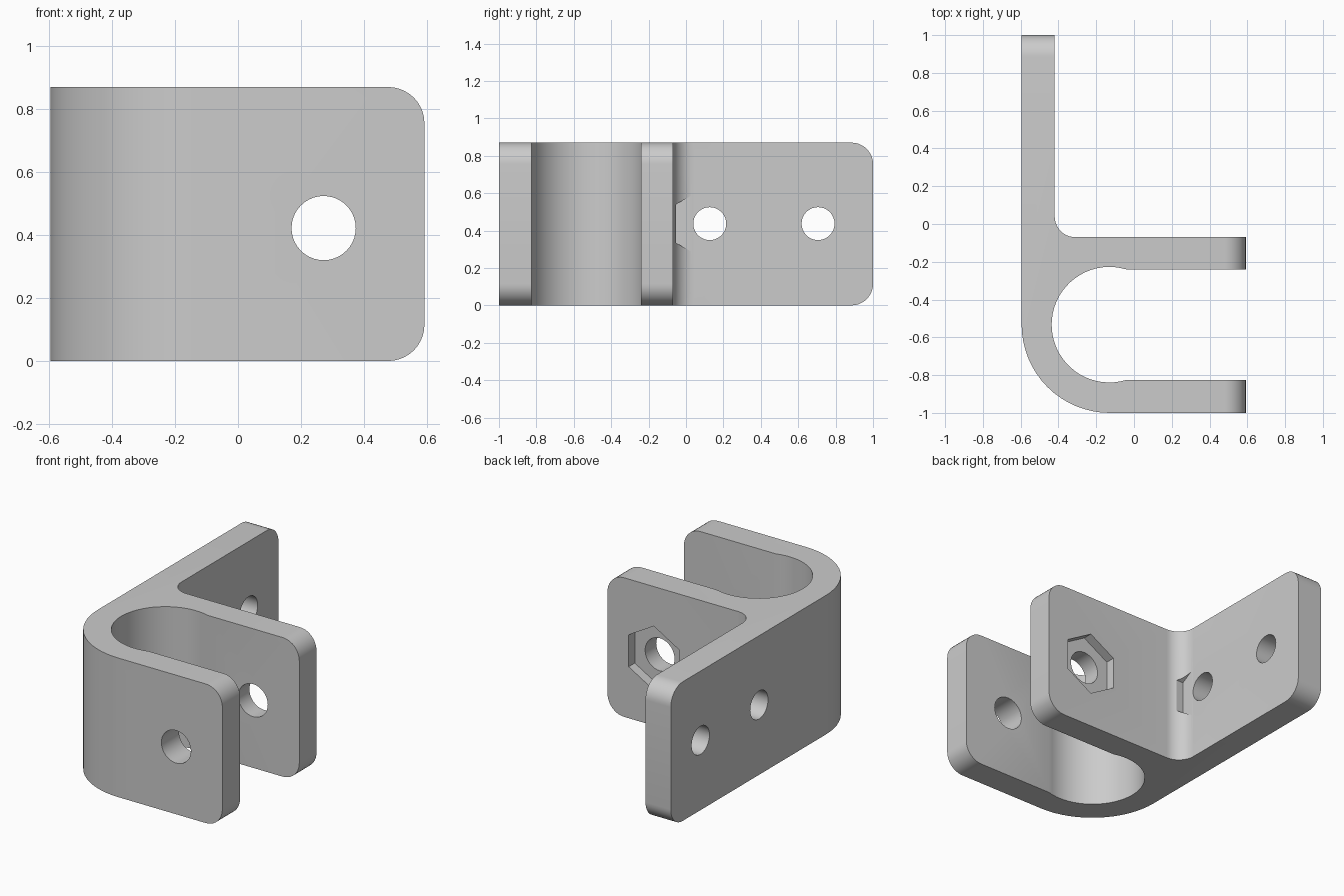
import bpy, bmesh
from math import sin, cos, pi, radians, sqrt
from mathutils import Vector

if "Cube" in bpy.data.objects:
    bpy.data.objects.remove(bpy.data.objects["Cube"], do_unlink=True)

HEIGHT = 0.87
LEFT, RIGHT = -0.595, 0.592       # plate outer face, arm tips
WALL = -0.42                      # plate inner face
ARM_BACK, SLOT_BACK, SLOT_FRONT = -0.07, -0.24, -0.826
CX, CY = -0.13, -0.533            # clamp bore centre
BORE, FILLET, CORNER = 0.306, 0.11, 0.115


def arc(cx, cy, r, start, end, steps):
    return [(cx + r * cos(start + (end - start) * i / steps),
             cy + r * sin(start + (end - start) * i / steps)) for i in range(steps + 1)]


def prism(name, points, direction):
    """Closed prism from a loop of points pushed along a direction."""
    bm = bmesh.new()
    face = bm.faces.new([bm.verts.new(p) for p in points])
    moved = bmesh.ops.extrude_face_region(bm, geom=[face])["geom"]
    bmesh.ops.translate(bm, vec=direction, verts=[g for g in moved if isinstance(g, bmesh.types.BMVert)])
    bmesh.ops.recalc_face_normals(bm, faces=bm.faces)
    mesh = bpy.data.meshes.new(name)
    bm.to_mesh(mesh)
    bm.free()
    obj = bpy.data.objects.new(name, mesh)
    bpy.context.collection.objects.link(obj)
    return obj


def cut(target, centre, axis, length, radius, sides):
    """Cut a round or hexagonal hole running along a horizontal axis."""
    axis, up = Vector(axis), Vector((0, 0, 1))
    side = axis.cross(up)
    turns = [pi / 2 + 2 * pi * i / sides for i in range(sides)]
    ring = [Vector(centre) + radius * (cos(a) * side + sin(a) * up) for a in turns]
    cutter = prism("hole_cutter", ring, axis * length)
    cutter.hide_render = True
    mod = target.modifiers.new("hole", "BOOLEAN")
    mod.operation, mod.solver, mod.object = "DIFFERENCE", "EXACT", cutter
    bpy.context.view_layer.objects.active = target
    bpy.ops.object.modifier_apply(modifier=mod.name)
    bpy.data.objects.remove(cutter, do_unlink=True)


# Outline: mounting plate, rounded clamp back and two arms
dy_back, dy_front = SLOT_BACK - CY, CY - SLOT_FRONT
outline = [(WALL, 1), (LEFT, 1)]
outline += arc(LEFT + 0.467, CY, 0.467, pi, 1.5 * pi, 16)
outline += [(RIGHT, -1), (RIGHT, SLOT_FRONT)]
a_front = -pi / 2 + math_a if (math_a := 0) else -pi / 2 + sqrt(2 * (1 - dy_front / BORE))
a_back = pi / 2 - sqrt(2 * (1 - dy_back / BORE))
outline += arc(CX, CY, BORE, a_front, a_back - 2 * pi, 36)
outline += [(RIGHT, SLOT_BACK), (RIGHT, ARM_BACK)]
outline += arc(WALL + FILLET, ARM_BACK + FILLET, FILLET, 1.5 * pi, pi, 10)
bracket = prism("clamp_bracket", [(x, y, 0) for x, y in outline], (0, 0, HEIGHT))

# Rounded corners at the arm tips and the plate end
bm = bmesh.new()
bm.from_mesh(bracket.data)
tips = [e for e in bm.edges if abs(e.verts[0].co.z - e.verts[1].co.z) < 0.01
        and (all(v.co.x > RIGHT - 0.01 for v in e.verts) or all(v.co.y > 0.99 for v in e.verts))]
bmesh.ops.bevel(bm, geom=tips, offset=CORNER, segments=10, profile=0.5, affect="EDGES")
bm.to_mesh(bracket.data)
bm.free()

# Bolt hole through both arms, with a nut pocket behind
cut(bracket, (0.272, -1.2, 0.422), (0, 1, 0), 1.4, 0.102, 40)
cut(bracket, (0.272, -0.13, 0.422), (0, 1, 0), 0.3, 0.2, 6)

# Two screw holes in the plate, with hexagonal clearance in the fillet
for y in (0.127, 0.706):
    cut(bracket, (-0.8, y, 0.437), (1, 0, 0), 0.6, 0.088, 36)
cut(bracket, (WALL + 0.001, 0.127, 0.437), (1, 0, 0), 0.3, 0.207, 6)

# Plain grey finish
grey = bpy.data.materials.new("plain_grey")
grey.use_nodes = True
colour = (0.6, 0.6, 0.6, 1)
grey.diffuse_color = colour
grey.node_tree.nodes["Principled BSDF"].inputs["Base Color"].default_value = colour
bracket.data.materials.clear()
bracket.data.materials.append(grey)

bpy.ops.object.select_all(action="DESELECT")
bracket.select_set(True)
bpy.context.view_layer.objects.active = bracket
bpy.ops.object.shade_smooth_by_angle(angle=radians(30))
